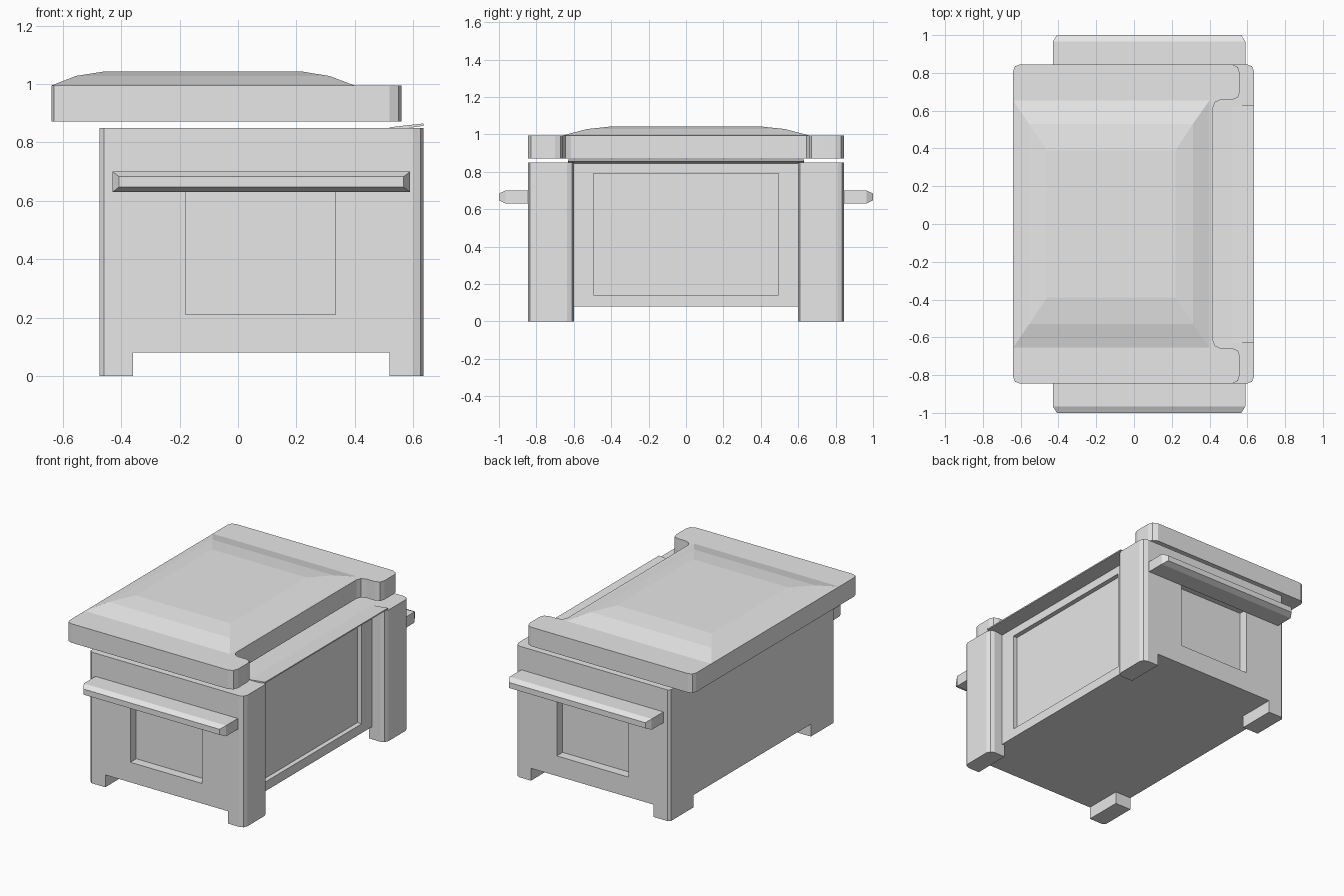
import bpy
import bmesh

cube = bpy.data.objects.get("Cube")
if cube:
    bpy.data.objects.remove(cube, do_unlink=True)

grey = bpy.data.materials.new("plain_grey")
grey.use_nodes = True
grey.diffuse_color = (0.8, 0.8, 0.8, 1)
grey.node_tree.nodes["Principled BSDF"].inputs["Base Color"].default_value = (0.8, 0.8, 0.8, 1)


def finish(name, bm):
    bmesh.ops.recalc_face_normals(bm, faces=bm.faces)
    mesh = bpy.data.meshes.new(name)
    bm.to_mesh(mesh)
    bm.free()
    mesh.materials.append(grey)
    obj = bpy.data.objects.new(name, mesh)
    bpy.context.collection.objects.link(obj)
    return obj


def loft(name, rings):
    """Join equal rings of points into a closed solid."""
    bm = bmesh.new()
    loops = [[bm.verts.new(p) for p in ring] for ring in rings]
    n = len(loops[0])
    for a, b in zip(loops, loops[1:]):
        for i in range(n):
            j = (i + 1) % n
            bm.faces.new((a[i], a[j], b[j], b[i]))
    bm.faces.new(loops[0])
    bm.faces.new(loops[-1])
    return finish(name, bm)


def prism(name, outline, z0, z1):
    return loft(name, [[(x, y, z) for x, y in outline] for z in (z0, z1)])


def rect(x0, x1, y0, y1):
    return [(x0, y0), (x1, y0), (x1, y1), (x0, y1)]


def mirrored(half):
    """Complete a half outline (y > 0) across the x axis."""
    return half + [(x, -y) for x, y in reversed(half)]


def carve(target, x, y, z):
    cutter = prism("cutter", rect(*x, *y), *z)
    mod = target.modifiers.new("recess", "BOOLEAN")
    mod.object = cutter
    mod.solver = "EXACT"
    bpy.context.view_layer.objects.active = target
    bpy.ops.object.modifier_apply(modifier=mod.name)
    bpy.data.objects.remove(cutter, do_unlink=True)


# Chest body with corner posts on one long side
body = prism("chest_body", mirrored([
    (-0.475, 0.83), (-0.46, 0.845), (0.6, 0.845), (0.625, 0.835),
    (0.635, 0.81), (0.635, 0.635), (0.625, 0.61), (0.6, 0.6), (0.54, 0.6)]),
    0.08, 0.85)
carve(body, (0.51, 0.7), (-0.495, 0.495), (0.14, 0.79))
for s in (-1, 1):
    ys = sorted((s * 0.785, s * 0.9))
    carve(body, (-0.18, 0.335), ys, (0.21, 0.65))

# Tilted lip above the long panel
lip = [(0.52, 0.84), (0.635, 0.857), (0.635, 0.865), (0.52, 0.852)]
loft("panel_lip", [[(x, y, z) for x, z in lip] for y in (-0.63, 0.63)])

# Feet and handles
for s, side in ((-1, "front"), (1, "back")):
    prism(side + "_left_foot", [
        (0.52, s * 0.6), (0.6, s * 0.6), (0.625, s * 0.61), (0.635, s * 0.635),
        (0.635, s * 0.81), (0.625, s * 0.835), (0.6, s * 0.845),
        (0.52, s * 0.845)], 0, 0.08)
    prism(side + "_right_foot", [
        (-0.475, s * 0.6), (-0.36, s * 0.6), (-0.36, s * 0.845),
        (-0.46, s * 0.845), (-0.475, s * 0.83)], 0, 0.08)
    loft(side + "_handle", [
        [(x, s * y, z) for x, z in rect(-0.43 + d, 0.59 - d, 0.63 + e, 0.7 - e)]
        for y, d, e in ((0.845, 0, 0), (0.965, 0, 0), (1.0, 0.022, 0.017))])

# Lid slab with a long notch, and the stepped dome on it
prism("lid_slab", mirrored([
    (-0.64, 0.81), (-0.63, 0.835), (-0.605, 0.845), (0.52, 0.845),
    (0.55, 0.83), (0.56, 0.8), (0.56, 0.7), (0.55, 0.67), (0.52, 0.658),
    (0.46, 0.658), (0.43, 0.645), (0.418, 0.615)]), 0.872, 0.995)
loft("lid_dome", [
    [(x, y, z) for x, y in rect(x0, x1, -w, w)]
    for x0, x1, w, z in ((-0.64, 0.4, 0.655, 0.995),
                         (-0.555, 0.312, 0.53, 1.028),
                         (-0.46, 0.22, 0.39, 1.043))])
